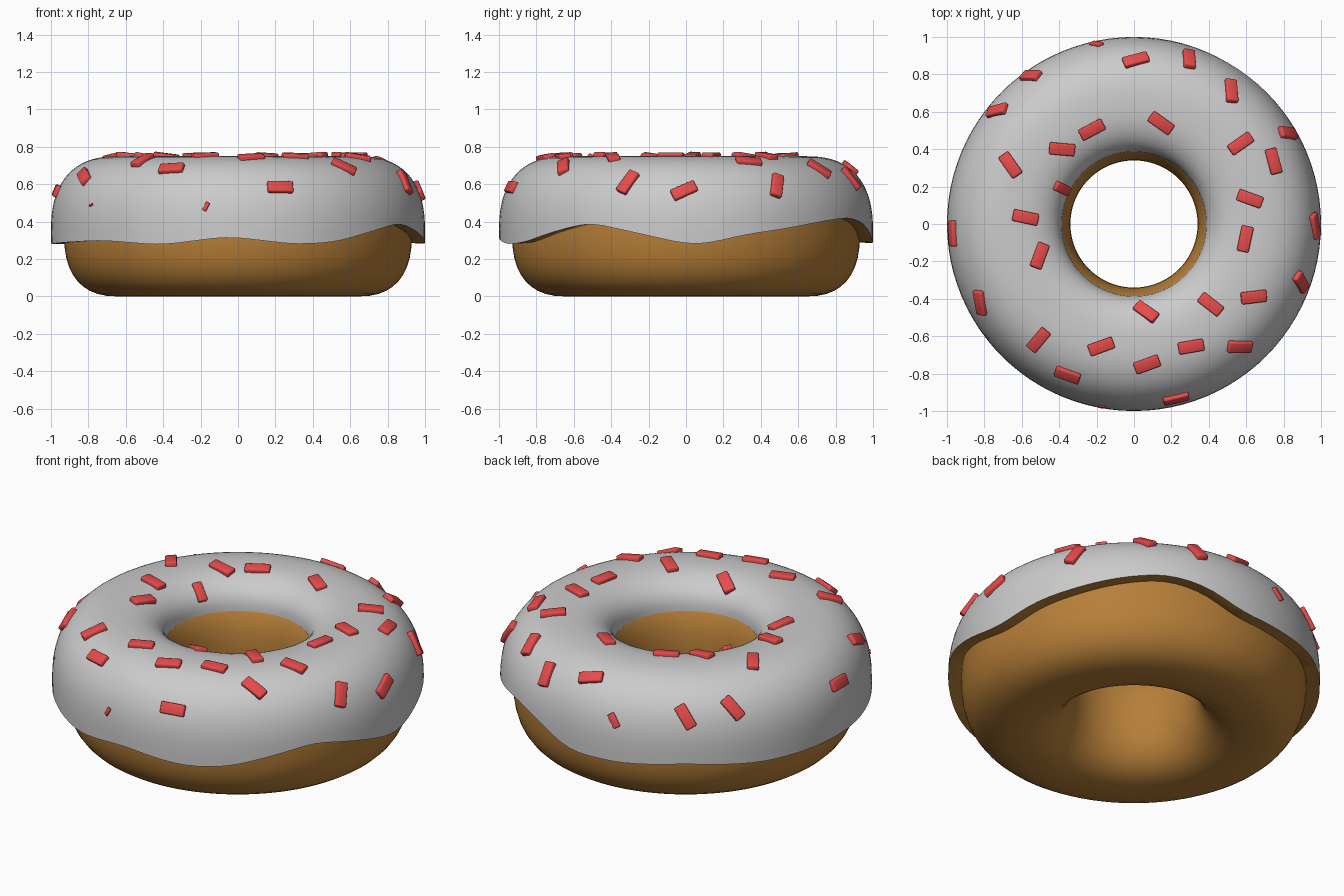
import bpy, bmesh, math
from mathutils import Vector, Matrix

if "Cube" in bpy.data.objects:
    bpy.data.objects.remove(bpy.data.objects["Cube"])

R = 0.635           # radius of the ring's centre line
A, B, ZC = 0.365, 0.41, 0.34   # outer half of the icing section
AI, BI, ZI = 0.25, 0.18, 0.57  # inner half of the icing section
SEG = 96


def material(name, colour):
    m = bpy.data.materials.new(name)
    m.diffuse_color = (*colour, 1)
    m.use_nodes = True
    m.node_tree.nodes["Principled BSDF"].inputs["Base Color"].default_value = m.diffuse_color
    return m


def spow(v, p):
    return math.copysign(abs(v) ** p, v)


def finish(bm, name, mats, angle=40):
    bmesh.ops.recalc_face_normals(bm, faces=bm.faces)
    me = bpy.data.meshes.new(name)
    bm.to_mesh(me)
    bm.free()
    for m in mats:
        me.materials.append(m)
    ob = bpy.data.objects.new(name, me)
    bpy.context.collection.objects.link(ob)
    bpy.ops.object.select_all(action='DESELECT')
    ob.select_set(True)
    bpy.context.view_layer.objects.active = ob
    bpy.ops.object.shade_smooth_by_angle(angle=math.radians(angle))
    return ob


def ring_mesh(section, dark=()):
    """Sweep a closed section(angle) -> [(r, z)] round the z axis."""
    bm = bmesh.new()
    loops = []
    for i in range(SEG):
        t = 2 * math.pi * i / SEG
        loops.append([bm.verts.new((r * math.cos(t), r * math.sin(t), z)) for r, z in section(t)])
    n = len(loops[0])
    for i in range(SEG):
        a, b = loops[i], loops[(i + 1) % SEG]
        for j in range(n):
            k = (j + 1) % n
            f = bm.faces.new((a[j], b[j], b[k], a[k]))
            f.material_index = 1 if j - n in dark else 0
    return bm


brown = material("dough_brown", (0.47, 0.21, 0.04))
red = material("sprinkle_red", (0.8, 0.07, 0.07))
white = material("icing_grey", (0.8, 0.8, 0.8))


# Dough ring
def dough_section(t):
    return [(R + 0.295 * spow(math.cos(p), 0.8), 0.34 + 0.34 * spow(math.sin(p), 0.8))
            for p in (2 * math.pi * j / 40 for j in range(40))]


finish(ring_mesh(dough_section), "dough", [brown])

# Icing with a wavy lower edge: (angle in degrees, edge height)
WAVE = [(0, .28), (6, .28), (18, .33), (31, .36), (46, .40), (60, .425), (72, .39), (86, .29),
        (104, .285), (125, .31), (149, .28), (190, .283), (224, .30), (246, .275), (267, .32),
        (288, .278), (301, .29), (316, .35), (329, .395), (342, .35), (360, .28)]


def wave_linear(d):
    d %= 360
    for (a, za), (b, zb) in zip(WAVE, WAVE[1:]):
        if a <= d <= b:
            return za + (zb - za) * (d - a) / (b - a)


def edge_height(t):
    d = math.degrees(t)
    return sum(wave_linear(d + k) for k in range(-5, 6)) / 11


def icing_section(t):
    pts = []
    for j in range(12):       # inner lip up to the crest
        p = math.pi / 2 * j / 12
        pts.append((R - AI * math.cos(p) ** 0.87, ZI + BI * math.sin(p) ** 0.87))
    e = edge_height(t)
    end = math.asin(spow((e - ZC) / B, 1.25))
    for j in range(21):       # crest down to the wavy edge
        p = math.pi / 2 + (end - math.pi / 2) * j / 20
        pts.append((R + A * spow(max(math.cos(p), 0), 0.8), ZC + B * spow(math.sin(p), 0.8)))
    # underside of the rim, hidden core, inner closing lip
    return pts + [(0.90, e + 0.004), (R, 0.55), (0.42, 0.565)]


finish(ring_mesh(icing_section, dark=(-4, -3, -2, -1)), "icing", [white, brown])


# Sprinkles lying on the icing
def icing_height(r):
    if r >= R:
        return ZC + B * max(0, 1 - ((r - R) / A) ** 2.5) ** 0.4
    return ZI + BI * max(0, 1 - ((R - r) / AI) ** 2.3) ** 0.435


# (x, y, direction seen from above in degrees, scale)
SPRINKLES = [
    (.01, .875, 15, 1), (.295, .88, 95, 1), (.52, .71, 95, 1), (.57, .43, 35, 1),
    (.745, .335, -75, 1), (.62, .135, -20, 1), (.595, -.08, 78, 1), (.41, -.43, -38, 1),
    (.64, -.39, 7, 1), (.565, -.655, 0, 1), (.305, -.655, 10, 1), (.07, -.75, 20, 1),
    (.065, -.47, -35, 1), (-.175, -.655, 20, 1), (-.51, -.62, 50, 1), (-.355, -.805, -20, 1),
    (.225, -.93, 13, 1), (-.82, -.42, 100, 1), (-.965, -.05, 92, 1), (-.58, .035, -12, 1),
    (-.505, -.17, 70, 1), (-.66, .315, -55, 1), (-.385, .4, -5, 1), (-.225, .505, 28, 1),
    (.145, .54, -35, 1), (-.385, .19, 154, .8), (-.73, .605, 15, 1), (-.55, .79, 0, 1),
    (-.2, .96, -10, .6), (.82, .485, 170, 1), (.965, -.01, 100, 1), (.89, -.31, 119, 1),
    (-.17, -.975, 10, .35), (-.785, -.6, -50, .2)]

bm = bmesh.new()
for x, y, ang, s in SPRINKLES:
    r = math.hypot(x, y)
    h = 0.004
    slope = (icing_height(r + h) - icing_height(r - h)) / (2 * h)
    n = Vector((-slope * x / r, -slope * y / r, 1)).normalized()
    a = math.radians(ang)
    d = Vector((math.cos(a), math.sin(a), 0))
    d.z = -(n.x * d.x + n.y * d.y) / n.z
    d.normalize()
    side = n.cross(d)
    rot = Matrix((d, side, n)).transposed().to_4x4()
    pos = Vector((x, y, icing_height(r))) + n * 0.002
    size = Matrix.Diagonal((0.138 * s, 0.064 * s, 0.036 * s, 1))
    new = bmesh.ops.create_cube(bm, size=1, matrix=Matrix.Translation(pos) @ rot @ size)["verts"]
    edges = list({e for v in new for e in v.link_edges})
    bmesh.ops.bevel(bm, geom=edges, offset=0.008 * s, segments=2, profile=0.5, affect='EDGES')
finish(bm, "sprinkles", [red], 50)
